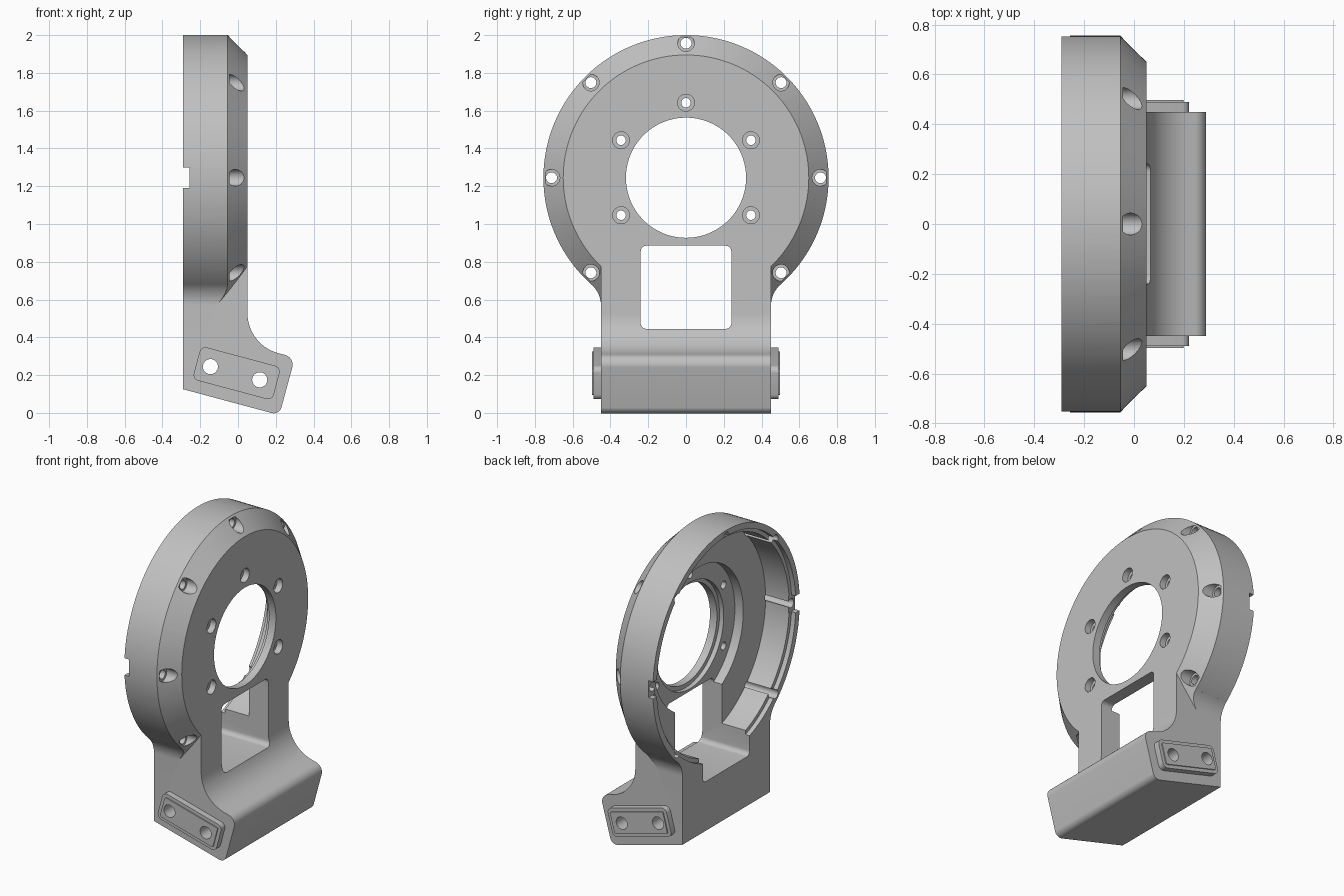
import bpy, bmesh, math
from mathutils import Vector

if "Cube" in bpy.data.objects:
    bpy.data.objects.remove(bpy.data.objects["Cube"])

CZ = 1.245                      # height of the ring axis
BACK, FACE = -0.29, 0.05        # depth range of the ring
R = 0.755

grey = bpy.data.materials.new("plain grey")
grey.use_nodes = True
grey.diffuse_color = (0.53, 0.53, 0.53, 1)
grey.node_tree.nodes["Principled BSDF"].inputs["Base Color"].default_value = (0.53, 0.53, 0.53, 1)


def finish(bm, name):
    bmesh.ops.recalc_face_normals(bm, faces=bm.faces)
    mesh = bpy.data.meshes.new(name)
    bm.to_mesh(mesh)
    bm.free()
    mesh.materials.append(grey)
    ob = bpy.data.objects.new(name, mesh)
    bpy.context.collection.objects.link(ob)
    return ob


def lathe(name, profile, y=0, z=CZ, n=128):
    """Solid turned about an axis along x; profile is (x, radius)."""
    bm = bmesh.new()
    rings = []
    for x, r in profile:
        rings.append([bm.verts.new((x, y + r * math.cos(2 * math.pi * i / n),
                                    z + r * math.sin(2 * math.pi * i / n))) for i in range(n)])
    for a, b in zip(rings, rings[1:]):
        for i in range(n):
            j = (i + 1) % n
            bm.faces.new((a[i], a[j], b[j], b[i]))
    bm.faces.new(rings[0])
    bm.faces.new(rings[-1])
    return finish(bm, name)


def rounded(corners, steps=10):
    """Outline with each (u, v, radius) corner rounded."""
    out = []
    for i, (u, v, r) in enumerate(corners):
        p = Vector((u, v))
        if r == 0:
            out.append(p)
            continue
        a = (Vector(corners[i - 1][:2]) - p).normalized()
        b = (Vector(corners[(i + 1) % len(corners)][:2]) - p).normalized()
        half = a.angle(b) / 2
        c = p + (a + b).normalized() * r / math.sin(half)
        s, e = p + a * r / math.tan(half) - c, p + b * r / math.tan(half) - c
        ang = math.pi - 2 * half
        for k in range(steps + 1):
            t = k / steps
            out.append(c + (s * math.sin((1 - t) * ang) + e * math.sin(t * ang)) / math.sin(ang))
    return out


def prism(name, outline, axis, lo, hi):
    """Extrude an outline along x (outline in y, z) or y (outline in x, z)."""
    place = (lambda p, d: (d, p[0], p[1])) if axis == "x" else (lambda p, d: (p[0], d, p[1]))
    bm = bmesh.new()
    a, b = ([bm.verts.new(place(p, d)) for p in outline] for d in (lo, hi))
    bm.faces.new(a)
    bm.faces.new(b)
    for i in range(len(a)):
        j = (i + 1) % len(a)
        bm.faces.new((a[i], a[j], b[j], b[i]))
    return finish(bm, name)


def combine(ob, other, operation):
    mod = ob.modifiers.new("combine", "BOOLEAN")
    mod.operation = operation
    mod.solver = "MANIFOLD"
    mod.object = other
    bpy.context.view_layer.objects.active = ob
    bpy.ops.object.modifier_apply(modifier=mod.name)
    bpy.data.objects.remove(other)


# Plain ring blank
housing = lathe("bracket_housing", [(BACK, R), (FACE, R)])

# Flared shoulders that blend the ring into the neck
fr = 0.15
fy, fz = 0.45 + fr, CZ - math.sqrt((R + fr) ** 2 - (0.45 + fr) ** 2)
top = math.atan2(CZ - fz, -fy)
arc = [(fy + fr * math.cos(t), fz + fr * math.sin(t))
       for t in [math.pi + (top - math.pi) * k / 10 for k in range(11)]]
outline = [(0.3, fz)] + arc + [(0.48, 0.72), (0.3, 0.8)]
for side in (-1, 1):
    flare = prism("flare", [(side * y, z) for y, z in outline], "x", BACK, FACE)
    combine(housing, flare, "UNION")

# Front chamfer over ring and shoulders
combine(housing, lathe("chamfer", [(-0.4, 1.1), (0.3, 0.4)]), "INTERSECT")

# Neck and tilted foot as one side profile
foot = rounded([(BACK, 0.125, 0), (0.219, -0.0115, 0.042), (0.302, 0.294, 0.055),
                (FACE, 0.357, 0.22), (FACE, 0.8, 0), (BACK, 0.8, 0)], 14)
combine(housing, prism("foot", foot, "y", -0.45, 0.45), "UNION")

# Raised pads on both ends of the foot, with a slightly smaller top step
tilt = math.radians(-15)
for inset, reach in ((0, 0.49), (0.022, 0.497)):
    w, h = 0.219 - inset, 0.091 - inset
    corners = [(-0.007 + u * math.cos(tilt) - v * math.sin(tilt),
                0.21 + u * math.sin(tilt) + v * math.cos(tilt), 0.032 - inset)
               for u, v in ((-w, -h), (w, -h), (w, h), (-w, h))]
    combine(housing, prism("pad", rounded(corners, 6), "y", -reach, reach), "UNION")

# Stepped cavity, bearing seat and central opening
combine(housing, lathe("cavity", [(-0.4, 0.715), (-0.26, 0.715), (-0.26, 0.69), (-0.09, 0.69),
                                  (-0.09, 0.46), (-0.03, 0.46), (-0.03, 0.345), (0.0, 0.345),
                                  (0.0, 0.318), (0.2, 0.318)]), "DIFFERENCE")

# Window through the neck
w = 0.24
window = rounded([(-w, 0.445, 0.03), (w, 0.445, 0.03), (w, 0.885, 0.03), (-w, 0.885, 0.03)], 6)
combine(housing, prism("window", window, "x", -0.5, 0.5), "DIFFERENCE")


# Counterbored screw holes: outer circle and inner circle
def screw_holes(radius, angles, seat, bore, head):
    for deg in angles:
        a = math.radians(deg)
        cutter = lathe("screw_hole", [(-0.4, bore), (seat, bore), (seat, head), (0.2, head)],
                       radius * math.cos(a), CZ + radius * math.sin(a), 24)
        combine(housing, cutter, "DIFFERENCE")


screw_holes(0.712, range(-45, 226, 45), -0.045, 0.029, 0.044)
screw_holes(0.397, (-30, 30, 90, 150, 210), 0.01, 0.025, 0.045)

# Cross holes through the foot
for x, z in ((-0.146, 0.245), (0.115, 0.175)):
    hole = [(x + 0.04 * math.cos(math.pi * k / 16), z + 0.04 * math.sin(math.pi * k / 16))
            for k in range(32)]
    combine(housing, prism("cross_hole", hole, "y", -0.7, 0.7), "DIFFERENCE")

# Notches in the back rim on both sides
notch = [(-0.4, 1.19), (-0.257, 1.19), (-0.257, 1.3), (-0.4, 1.3)]
combine(housing, prism("notch", notch, "y", -1, 1), "DIFFERENCE")

bpy.ops.object.select_all(action="DESELECT")
housing.select_set(True)
bpy.context.view_layer.objects.active = housing
bpy.ops.object.shade_smooth_by_angle(angle=math.radians(25))
